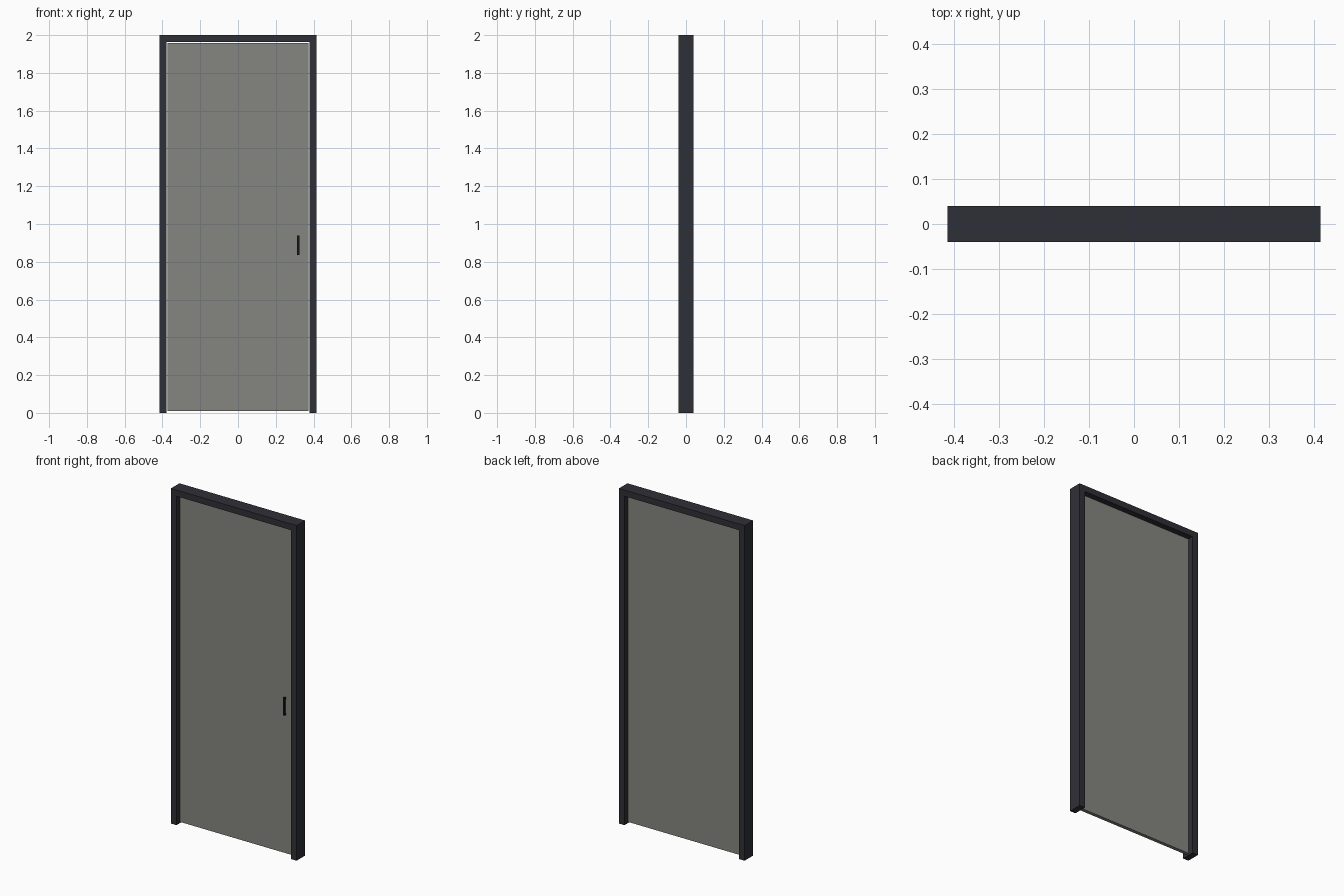
import bpy, bmesh
from mathutils import Matrix, Vector

if "Cube" in bpy.data.objects:
    bpy.data.objects.remove(bpy.data.objects["Cube"])


def material(name, rgb):
    m = bpy.data.materials.new(name)
    m.diffuse_color = (*rgb, 1.0)
    m.use_nodes = True
    m.node_tree.nodes["Principled BSDF"].inputs["Base Color"].default_value = m.diffuse_color
    return m


FRAME = material("dark slate frame", (0.028, 0.029, 0.038))
PANEL = material("warm grey panel", (0.235, 0.235, 0.215))
HANDLE = material("black handle", (0.010, 0.010, 0.011))


def add_box(bm, lo, hi):
    lo, hi = Vector(lo), Vector(hi)
    mat = Matrix.Translation((lo + hi) / 2) @ Matrix.Diagonal((*(hi - lo), 1))
    bmesh.ops.create_cube(bm, size=1, matrix=mat)


def finish(name, bm, mat):
    me = bpy.data.meshes.new(name)
    bm.to_mesh(me)
    bm.free()
    me.materials.append(mat)
    ob = bpy.data.objects.new(name, me)
    bpy.context.collection.objects.link(ob)
    return ob


W, D, H, T = 0.415, 0.04, 2.0, 0.037   # half width, half depth, height, frame bar

# Door frame: one U-shaped profile, extruded through the depth
bm = bmesh.new()
outline = [(-W, 0), (-W + T, 0), (-W + T, H - T), (W - T, H - T),
           (W - T, 0), (W, 0), (W, H), (-W, H)]
face = bm.faces.new([bm.verts.new((x, -D, z)) for x, z in outline])
ext = bmesh.ops.extrude_face_region(bm, geom=[face])
verts = [g for g in ext["geom"] if isinstance(g, bmesh.types.BMVert)]
bmesh.ops.translate(bm, verts=verts, vec=(0, 2 * D, 0))
bmesh.ops.recalc_face_normals(bm, faces=bm.faces)
finish("door_frame", bm, FRAME)

# Door panel, with a thin gap to the frame
bm = bmesh.new()
add_box(bm, (-0.374, -0.0105, 0.009), (0.374, 0.0105, 1.959))
finish("door_panel", bm, PANEL)

# Pull handle on the front: bar on two short posts
bm = bmesh.new()
x0, x1, z0, z1 = 0.313, 0.325, 0.835, 0.94
add_box(bm, (x0, -0.025, z0), (x1, -0.017, z1))
for z in (z0, z1 - 0.012):
    add_box(bm, (x0, -0.017, z), (x1, -0.0105, z + 0.012))
finish("pull_handle", bm, HANDLE)
